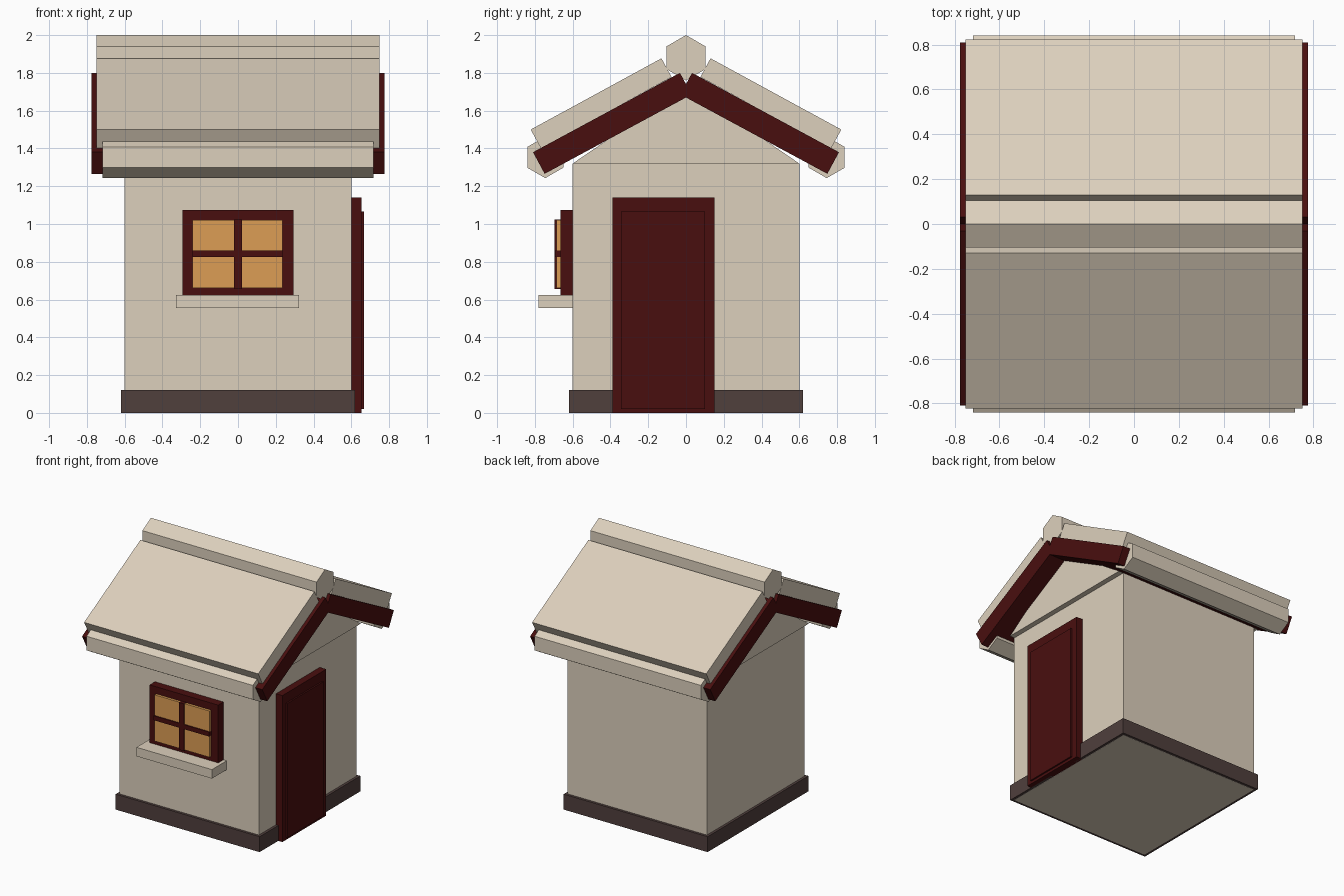
import bpy, bmesh, math
from mathutils import Matrix, Vector

if "Cube" in bpy.data.objects:
    bpy.data.objects.remove(bpy.data.objects["Cube"])


def colour(name, r, g, b):
    m = bpy.data.materials.new(name)
    m.diffuse_color = (r, g, b, 1)
    m.use_nodes = True
    m.node_tree.nodes["Principled BSDF"].inputs["Base Color"].default_value = m.diffuse_color
    return m


CREAM = colour("cream", 0.72, 0.63, 0.505)
BROWN = colour("dark_brown", 0.08, 0.05, 0.046)
RED = colour("dark_red", 0.066, 0.0045, 0.0045)
AMBER = colour("amber", 0.72, 0.34, 0.09)


def finish(name, bm, mat):
    bmesh.ops.recalc_face_normals(bm, faces=bm.faces)
    mesh = bpy.data.meshes.new(name)
    bm.to_mesh(mesh)
    bm.free()
    mesh.materials.append(mat)
    ob = bpy.data.objects.new(name, mesh)
    bpy.context.collection.objects.link(ob)
    return ob


def box(name, x, y, z, mat):
    """Box from (min, max) ranges on each axis."""
    bm = bmesh.new()
    centre = Vector([(a + b) / 2 for a, b in (x, y, z)])
    size = [b - a for a, b in (x, y, z)]
    bmesh.ops.create_cube(bm, size=1, matrix=Matrix.Translation(centre) @ Matrix.Diagonal((*size, 1)))
    return finish(name, bm, mat)


def extrude_x(name, profile, half, mat):
    """Prism along x from a (y, z) profile."""
    bm = bmesh.new()
    face = bm.faces.new([bm.verts.new((-half, y, z)) for y, z in profile])
    ext = bmesh.ops.extrude_face_region(bm, geom=[face])
    verts = [v for v in ext["geom"] if isinstance(v, bmesh.types.BMVert)]
    bmesh.ops.translate(bm, verts=verts, vec=(2 * half, 0, 0))
    return finish(name, bm, mat)


def hexagon(y, z, r):
    return [(y + r * math.sin(i * math.pi / 3), z + r * math.cos(i * math.pi / 3)) for i in range(6)]


def slab(top, low, thick, side):
    """Sloping slab profile with square ends, given its top edge."""
    a, b = Vector(top), Vector(low)
    d = (b - a).normalized()
    n = Vector((d.y, -d.x)) * thick
    return [(side * p.x, p.y) for p in (a, b, b + n, a + n)]


# Body
box("plinth", (-0.62, 0.62), (-0.62, 0.62), (0, 0.12), BROWN)
box("walls", (-0.6, 0.6), (-0.6, 0.6), (-0.001, 1.32), CREAM)
extrude_x("gable", [(-0.6, 1.32), (0.6, 1.32), (0, 1.73)], 0.64, CREAM)

# Roof: red under-boards, cream panels, hexagonal eaves and ridge
for side, label in ((-1, "front"), (1, "back")):
    extrude_x(label + "_under_board", slab((0.032, 1.80), (0.81, 1.38), 0.13, side), 0.776, RED)
    extrude_x(label + "_roof_panel", slab((0.13, 1.877), (0.822, 1.50), 0.113, side), 0.75, CREAM)
    extrude_x(label + "_eave_beam", hexagon(side * 0.745, 1.353, 0.11), 0.717, CREAM)
extrude_x("ridge_beam", hexagon(0, 1.88, 0.12), 0.75, CREAM)

# Door on the right wall
box("door_frame", (0.59, 0.655), (-0.39, 0.15), (0.0, 1.14), RED)
box("door_panel", (0.60, 0.667), (-0.345, 0.10), (0.02, 1.065), RED)

# Window on the front wall
box("window_frame", (-0.295, 0.295), (-0.665, -0.595), (0.62, 1.075), RED)
box("window_glass", (-0.24, 0.235), (-0.685, -0.65), (0.66, 1.02), AMBER)
box("window_upright", (-0.022, 0.02), (-0.695, -0.66), (0.655, 1.023), RED)
box("window_crossbar", (-0.242, 0.237), (-0.693, -0.66), (0.825, 0.86), RED)
box("window_sill", (-0.327, 0.323), (-0.782, -0.595), (0.555, 0.625), CREAM)
